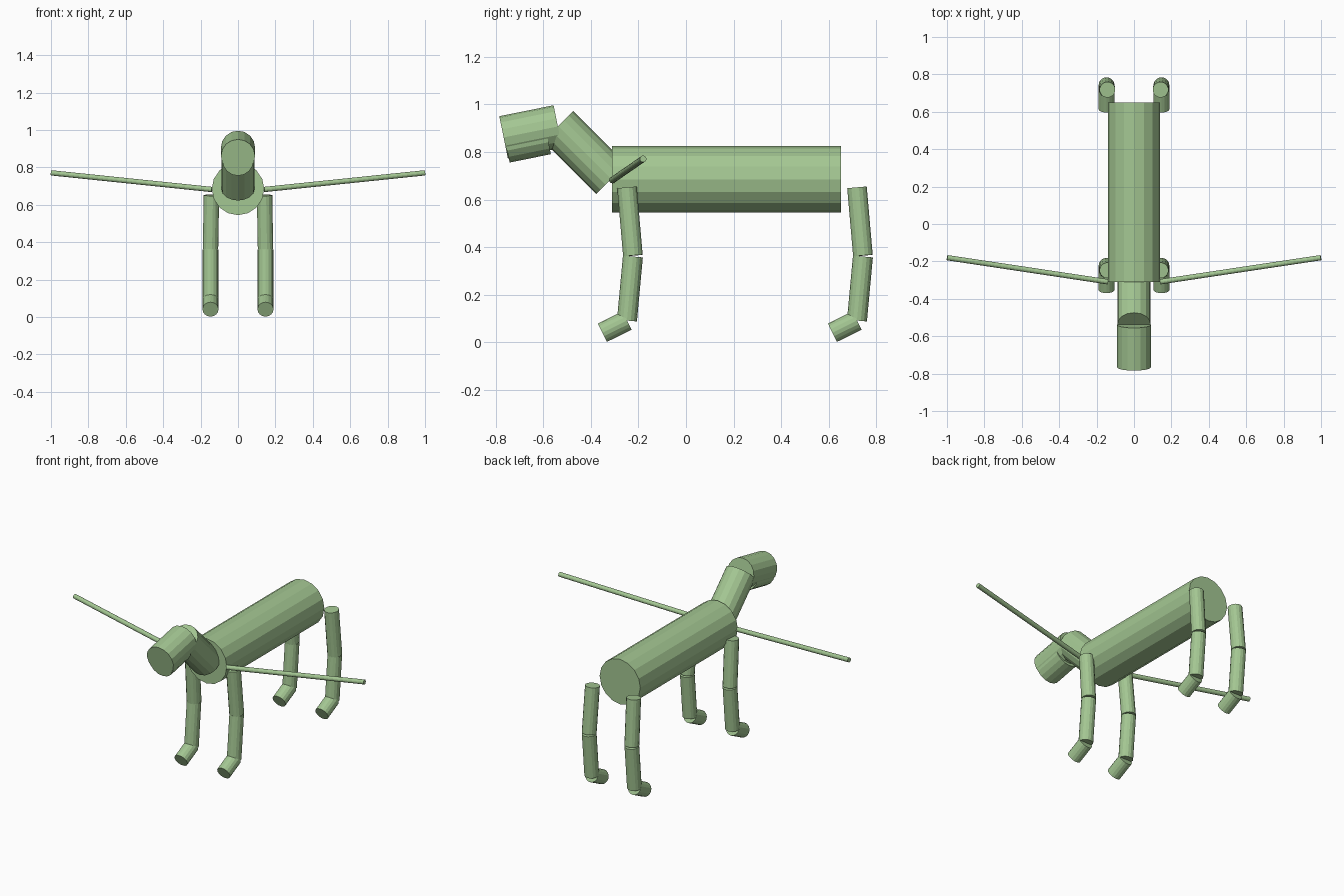
import bpy
import bmesh
from mathutils import Vector

if "Cube" in bpy.data.objects:
    bpy.data.objects.remove(bpy.data.objects["Cube"])

SIDES = 16

green = bpy.data.materials.new("soft_green")
green.diffuse_color = (0.37, 0.57, 0.29, 1.0)
green.use_nodes = True
green.node_tree.nodes["Principled BSDF"].inputs["Base Color"].default_value = green.diffuse_color


def tube(name, start, end, radius):
    """Closed, flat-faced cylinder running from start to end."""
    a, b = Vector(start), Vector(end)
    bm = bmesh.new()
    bmesh.ops.create_cone(bm, cap_ends=True, segments=SIDES, radius1=radius,
                          radius2=radius, depth=(b - a).length)
    mesh = bpy.data.meshes.new(name)
    bm.to_mesh(mesh)
    bm.free()
    mesh.materials.append(green)
    obj = bpy.data.objects.new(name, mesh)
    obj.location = (a + b) / 2
    obj.rotation_euler = (b - a).to_track_quat('Z', 'Y').to_euler()
    bpy.context.collection.objects.link(obj)
    return obj


# Trunk, neck, head and jaw
tube("body", (0, -0.31, 0.685), (0, 0.65, 0.685), 0.14)
tube("neck", (0, -0.314, 0.686), (0, -0.537, 0.909), 0.089)
tube("head", (0, -0.766, 0.861), (0, -0.538, 0.907), 0.091)
tube("jaw", (0, -0.757, 0.837), (0, -0.584, 0.872), 0.083)

for side, label in ((-1, "left"), (1, "right")):
    # Thin rods reaching out and back from the shoulders
    tube(f"{label}_side_rod", (side * 0.14, -0.309, 0.682),
         (side * 0.999, -0.18, 0.771), 0.014)

    # Legs: thigh, shin and foot, front and rear pairs alike
    for pair, dy in (("front", 0.0), ("rear", 0.966)):
        knee = (side * 0.147, -0.223 + dy, 0.365)
        ankle = (side * 0.147, -0.248 + dy, 0.092)
        tube(f"{pair}_{label}_thigh", (side * 0.142, -0.248 + dy, 0.651),
             knee, 0.042)
        tube(f"{pair}_{label}_shin", (knee[0], knee[1], 0.361), ankle, 0.042)
        tube(f"{pair}_{label}_foot", ankle,
             (side * 0.147, -0.351 + dy, 0.041), 0.043)
